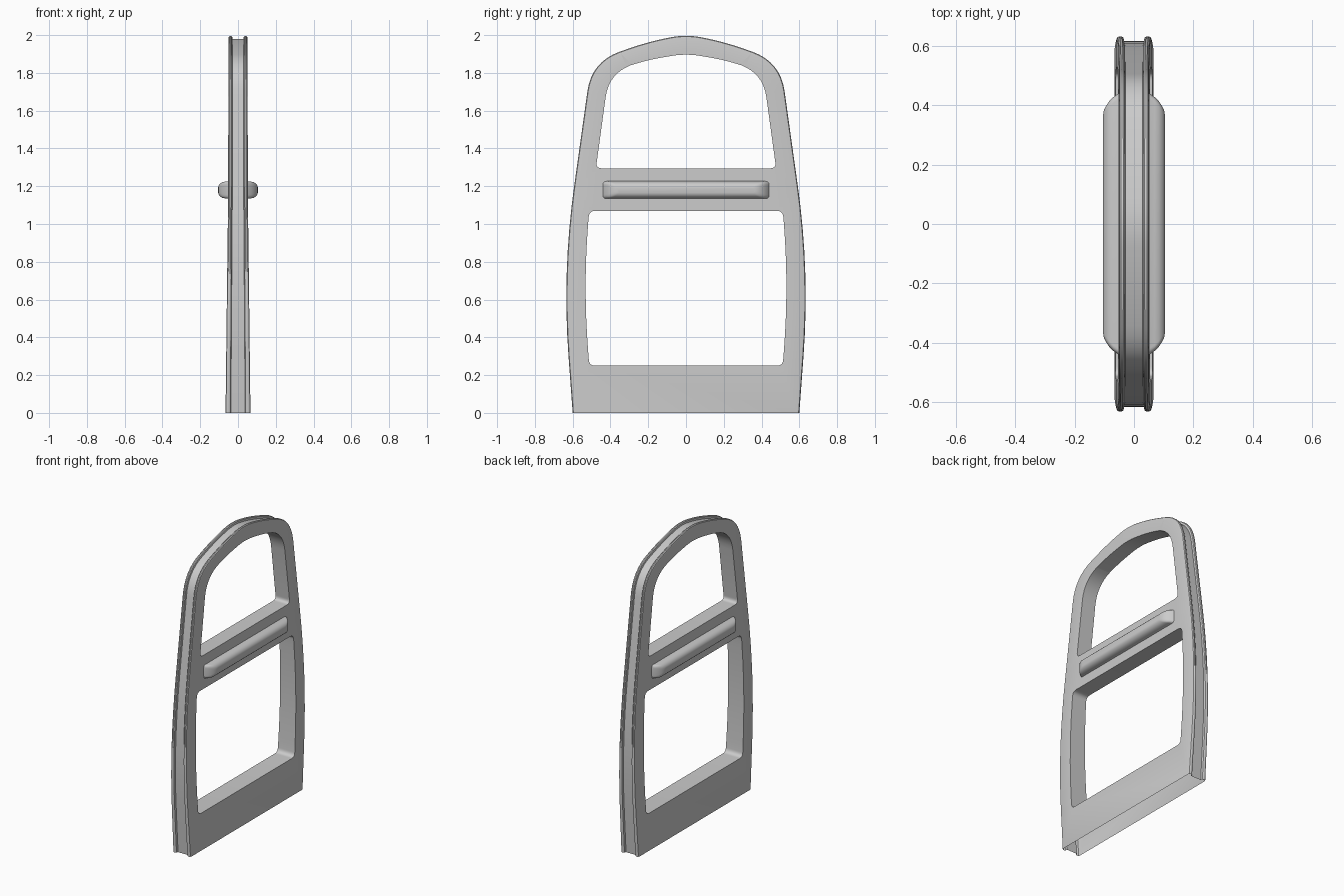
import bpy, bmesh
from mathutils import Vector

if "Cube" in bpy.data.objects:
    bpy.data.objects.remove(bpy.data.objects["Cube"])


def fillet(half, closed, n=8):
    """Mirror a half profile of (y, z, radius) about y=0 and round its corners."""
    pts = half + [(-y, z, r) for y, z, r in reversed(half) if y > 1e-6]
    out, m = [], len(pts)
    for i, (y, z, r) in enumerate(pts):
        c = Vector((y, z))
        if r == 0:
            out.append(c)
            continue
        a, b = Vector(pts[i - 1][:2]) - c, Vector(pts[(i + 1) % m][:2]) - c
        p, q = c + a.normalized() * r, c + b.normalized() * r
        for k in range(n + 1):
            t = k / n
            out.append(p * (1 - t) ** 2 + c * 2 * t * (1 - t) + q * t * t)
    return out


def half_thickness(z):
    table = [(0, .066), (.6, .059), (1.0, .054), (1.25, .052), (2.1, .05)]
    for (z0, w0), (z1, w1) in zip(table, table[1:]):
        if z <= z1:
            return w0 + (w1 - w0) * (z - z0) / (z1 - z0)


def finish(bm, name):
    bmesh.ops.recalc_face_normals(bm, faces=bm.faces)
    me = bpy.data.meshes.new(name)
    bm.to_mesh(me)
    bm.free()
    ob = bpy.data.objects.new(name, me)
    bpy.context.collection.objects.link(ob)
    bpy.ops.object.select_all(action='DESELECT')
    bpy.context.view_layer.objects.active = ob
    ob.select_set(True)
    bpy.ops.object.shade_smooth_by_angle(angle=0.6)
    return ob


def bridge(bm, a, b, closed):
    n = len(a)
    for i in range(n if closed else n - 1):
        j = (i + 1) % n
        bm.faces.new((a[i], a[j], b[j], b[i]))


# Door outline and the two window openings
outline = fillet([(.60, 0, 0), (.655, .75, .45), (.50, 1.86, .16),
                  (.20, 1.965, .11), (0, 2.004, .08)], False)
upper = fillet([(.477, 1.295, .03), (.408, 1.80, .13),
                (.22, 1.866, .1), (0, 1.903, .08)], True)
lower = fillet([(.512, .25, .03), (.544, .66, .33), (.513, 1.07, .035)], True)

# Inward normals of the outline, kept level at the floor
normals = []
for i in range(len(outline)):
    t = outline[min(i + 1, len(outline) - 1)] - outline[max(i - 1, 0)]
    nrm = Vector((-t.y, t.x)).normalized()
    if i in (0, len(outline) - 1):
        nrm = Vector((-1 if i == 0 else 1, 0))
    normals.append(nrm)

# Door shell: two rounded rims with a groove between, open at the bottom
bm = bmesh.new()
rim = [(1, .012), (.96, .004), (.86, 0), (.72, 0), (.62, .004), (.57, .016)]
section = rim + [(-u, d) for u, d in reversed(rim)]
rings = []
for u, d in section:
    ring = []
    for p, nrm in zip(outline, normals):
        q = p + nrm * d
        ring.append(bm.verts.new((u * half_thickness(p.y), q.x, q.y)))
    rings.append(ring)
for a, b in zip(rings, rings[1:]):
    bridge(bm, a, b, False)

holes = []
for loop in (upper, lower):
    pair = [[bm.verts.new((s * half_thickness(p.y), p.x, p.y)) for p in loop]
            for s in (1, -1)]
    bridge(bm, pair[0], pair[1], True)
    holes.append(pair)

# Side panels filled around the windows
for k, s in enumerate((1, -1)):
    edges = []
    for ring in (rings[0] if s > 0 else rings[-1], holes[0][k], holes[1][k]):
        for i in range(len(ring)):
            pair = (ring[i], ring[(i + 1) % len(ring)])
            edges.append(bm.edges.get(pair) or bm.edges.new(pair))
    bmesh.ops.triangle_fill(bm, edges=edges, use_beauty=True, normal=(s, 0, 0))
finish(bm, "door_frame")

# Rounded push bar on each side
for s, name in ((1, "push_bar_right"), (-1, "push_bar_left")):
    bm = bmesh.new()
    prev = None
    for x, hy, hz, r in [(.048, .443, .048, .02), (.056, .438, .045, .02),
                         (.07, .428, .044, .02), (.084, .414, .041, .02),
                         (.095, .398, .034, .02), (.102, .382, .025, .018),
                         (.105, .365, .015, .012)]:
        loop = fillet([(hy, -hz, r), (hy, hz, r)], True, 5)
        ring = [bm.verts.new((s * x, p.x, 1.18 + p.y)) for p in loop]
        if prev:
            bridge(bm, prev, ring, True)
        prev = ring
    bm.faces.new(prev)
    finish(bm, name)
